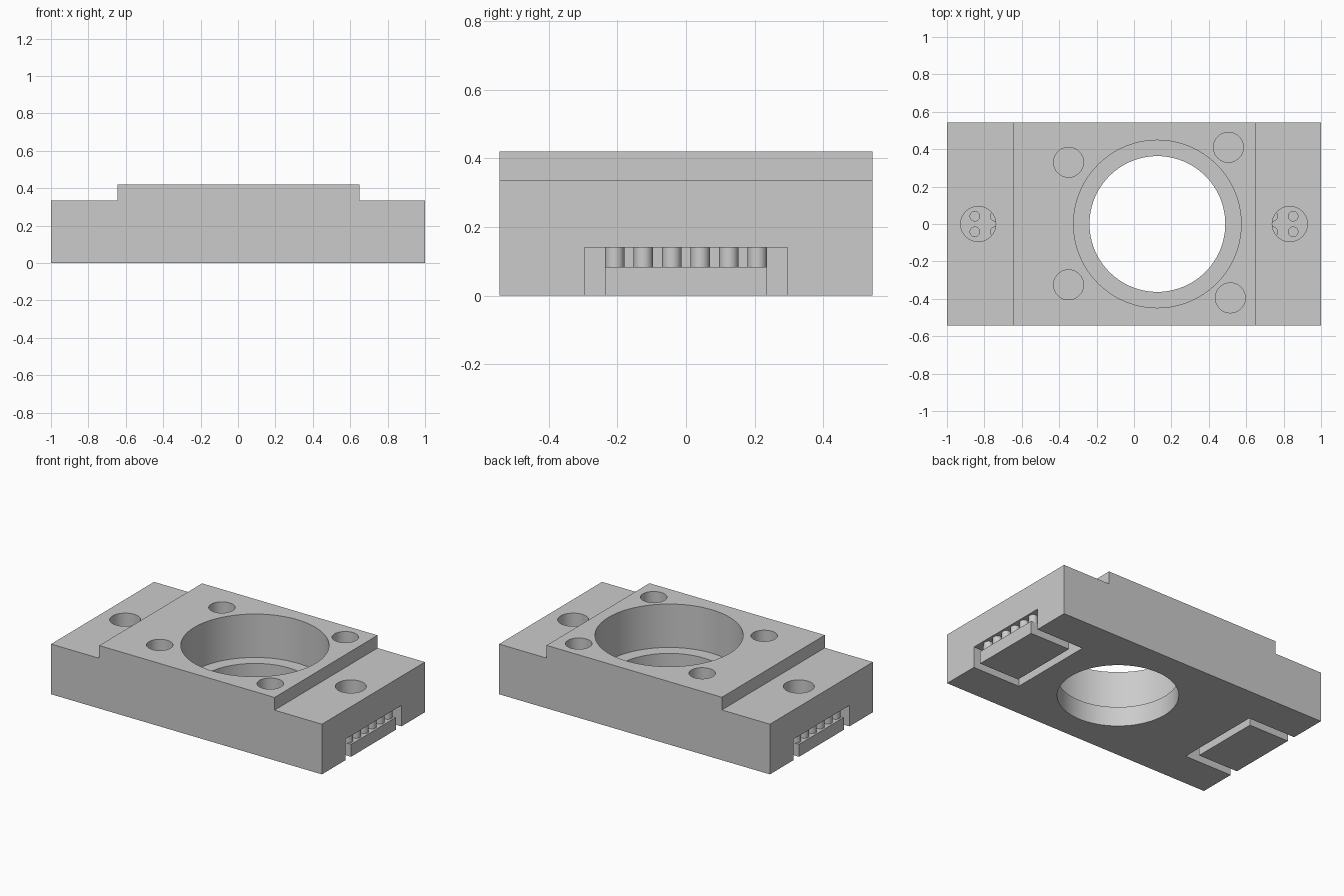
import bpy
import bmesh
from math import radians

cube = bpy.data.objects.get("Cube")
if cube:
    bpy.data.objects.remove(cube, do_unlink=True)

grey = bpy.data.materials.new("light grey")
grey.use_nodes = True
colour = (0.6, 0.6, 0.6, 1)
grey.diffuse_color = colour
grey.node_tree.nodes["Principled BSDF"].inputs["Base Color"].default_value = colour

HALF_Y = 0.543
PILLAR_LOW, POCKET_TOP = 0.083, 0.14


def finish(bm, name):
    bmesh.ops.recalc_face_normals(bm, faces=bm.faces)
    mesh = bpy.data.meshes.new(name)
    bm.to_mesh(mesh)
    bm.free()
    mesh.materials.append(grey)
    obj = bpy.data.objects.new(name, mesh)
    bpy.context.collection.objects.link(obj)
    return obj


def prism(name, outline, half_y):
    """Extrude an x-z outline symmetrically along y."""
    bm = bmesh.new()
    face = bm.faces.new([bm.verts.new((x, -half_y, z)) for x, z in outline])
    grown = bmesh.ops.extrude_face_region(bm, geom=[face])["geom"]
    verts = [v for v in grown if isinstance(v, bmesh.types.BMVert)]
    bmesh.ops.translate(bm, verts=verts, vec=(0, 2 * half_y, 0))
    return finish(bm, name)


def box(name, x0, x1, half_y, z0, z1):
    return prism(name, [(x0, z0), (x1, z0), (x1, z1), (x0, z1)], half_y)


def cylinder(name, x, y, radius, z0, z1, sides=48):
    bm = bmesh.new()
    bmesh.ops.create_cone(bm, cap_ends=True, segments=sides, radius1=radius,
                          radius2=radius, depth=z1 - z0)
    bmesh.ops.translate(bm, verts=bm.verts, vec=(x, y, (z0 + z1) / 2))
    return finish(bm, name)


def smooth(obj):
    bpy.ops.object.select_all(action="DESELECT")
    obj.select_set(True)
    bpy.context.view_layer.objects.active = obj
    bpy.ops.object.shade_smooth_by_angle(angle=radians(30))


# Stepped block
body = prism("body", [(-1, 0), (1, 0), (1, 0.335), (0.65, 0.335), (0.65, 0.42),
                      (-0.645, 0.42), (-0.645, 0.335), (-1, 0.335)], HALF_Y)

# Counterbored opening and blind mounting holes
cutters = [cylinder("bore_cutter", 0.125, 0, 0.448, 0.13, 0.6, 96),
           cylinder("through_cutter", 0.125, 0, 0.363, -0.1, 0.3, 96)]
for x, y in [(-0.35, 0.33), (-0.35, -0.325), (0.505, 0.41), (0.515, -0.395)]:
    cutters.append(cylinder("mount_cutter", x, y, 0.08, 0.21, 0.6))

# End pockets, each with an access hole from above
for side in (-1, 1):
    x0, x1 = sorted((side * 0.65, side * 1.1))
    cutters.append(box("pocket_cutter", x0, x1, 0.295, -0.1, POCKET_TOP))
    cutters.append(cylinder("access_cutter", side * 0.833, 0, 0.094, 0.1, 0.6))

bpy.context.view_layer.objects.active = body
for cutter in cutters:
    cutter.hide_render = True
    mod = body.modifiers.new("cut", "BOOLEAN")
    mod.operation = "DIFFERENCE"
    mod.solver = "EXACT"
    mod.object = cutter
    bpy.ops.object.modifier_apply(modifier=mod.name)
for cutter in cutters:
    bpy.data.objects.remove(cutter, do_unlink=True)
smooth(body)

# Tongue in each pocket, hung from the ceiling by rows of pillars
for side, label in ((-1, "right"), (1, "left")):
    x0, x1 = sorted((side * 0.705, side))
    box(label + "_tongue", x0, x1, 0.236, 0, PILLAR_LOW)
    for row in (0.742, 0.851, 0.96):
        for i in range(6):
            smooth(cylinder(label + "_pillar", side * row, (i - 2.5) * 0.083,
                            0.028, PILLAR_LOW, POCKET_TOP, 24))
